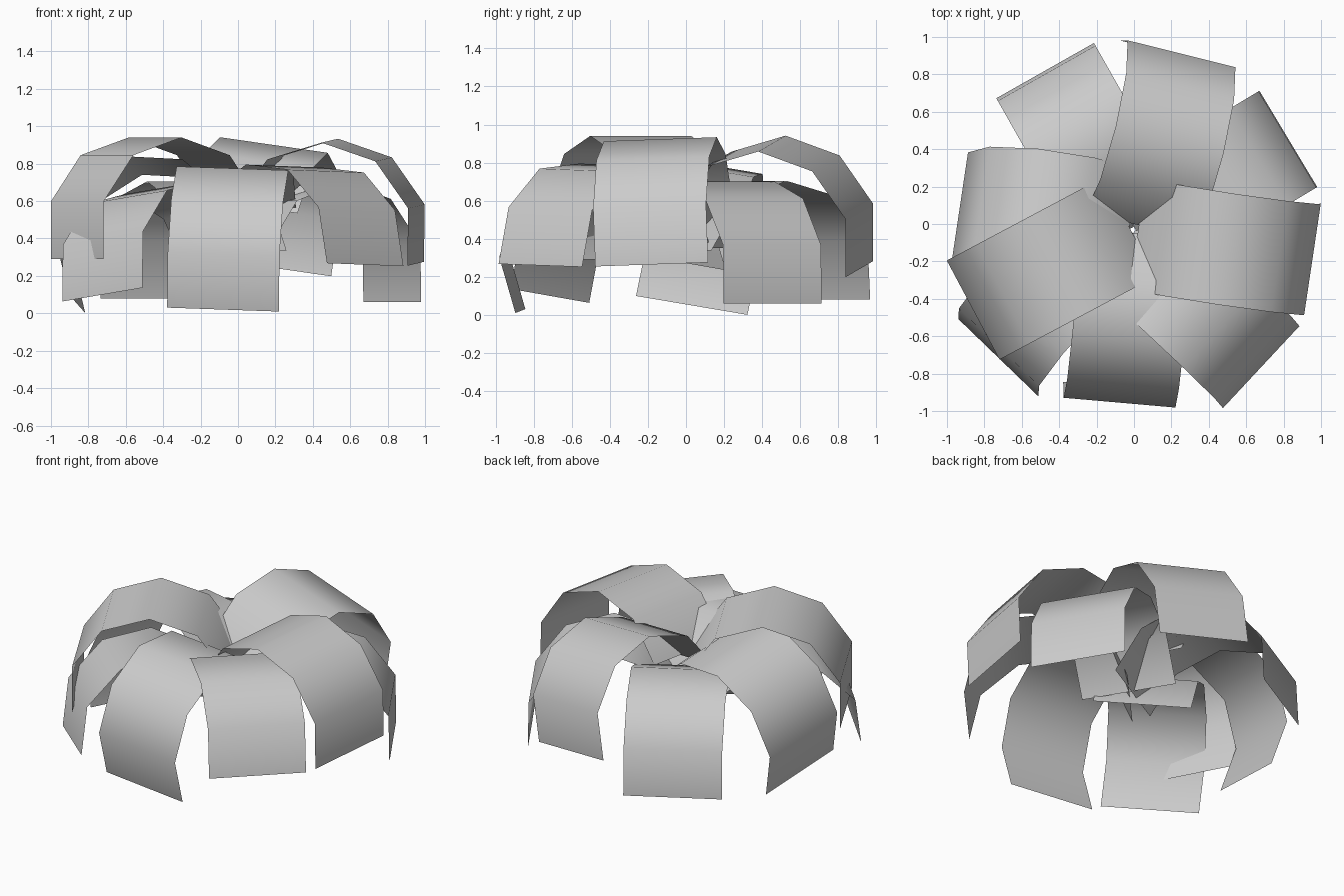
import bpy
import bmesh
from math import radians, sin, cos
from mathutils import Vector, Matrix

cube = bpy.data.objects.get("Cube")
if cube:
    bpy.data.objects.remove(cube)

# Single pale grey colour
grey = bpy.data.materials.new("pale_grey")
grey.use_nodes = True
colour = (0.6, 0.6, 0.6, 1)
grey.diffuse_color = colour
grey.node_tree.nodes["Principled BSDF"].inputs["Base Color"].default_value = colour

WIDTH, STEP, BEND, STEPS = 0.6, 0.307, 36, 5


def leaf(name, tip, heading, start, roll=0):
    """Arched strip that rises from its outer tip and curls over to the middle."""
    turn = (Matrix.Translation(Vector(tip))
            @ Matrix.Rotation(radians(heading), 4, 'Z')
            @ Matrix.Rotation(radians(roll), 4, 'X'))
    bm = bmesh.new()
    x = z = 0.0
    rows = []
    for i in range(STEPS + 1):
        rows.append([bm.verts.new(turn @ Vector((x, side * WIDTH / 2, z)))
                     for side in (-1, 1)])
        angle = radians(start - i * BEND)
        x -= STEP * cos(angle)
        z += STEP * sin(angle)
    for a, b in zip(rows, rows[1:]):
        bm.faces.new((a[0], a[1], b[1], b[0])).smooth = True
    mesh = bpy.data.meshes.new(name)
    bm.to_mesh(mesh)
    bm.free()
    mesh.materials.append(grey)
    obj = bpy.data.objects.new(name, mesh)
    bpy.context.collection.objects.link(obj)


# Upper ring of leaves
leaf("upper_leaf_left", (0.95, -0.18, 0.265), -8.5, 91, 2)
leaf("upper_leaf_back", (0.21, 0.91, 0.24), 76, 92, 8)
leaf("upper_leaf_right", (-0.86, -0.46, 0.29), 208, 90)

# Middle ring of leaves
leaf("middle_leaf_front", (-0.08, -0.87, 0.02), 265, 106, -2)
leaf("middle_leaf_front_left", (0.68, -0.765, 0.26), -43, 77, -1.5)
leaf("middle_leaf_right", (-0.86, 0.03, 0.05), 171.5, 105, 9.5)

# Lower ring of leaves
leaf("lower_leaf_back_left", (0.825, 0.455, 0.06), 31, 89)
leaf("lower_leaf_back_right", (-0.475, 0.82, 0.08), 119.5, 87)
leaf("lower_leaf_front_right", (-0.725, -0.715, 0.1), 226, 82, 7)
